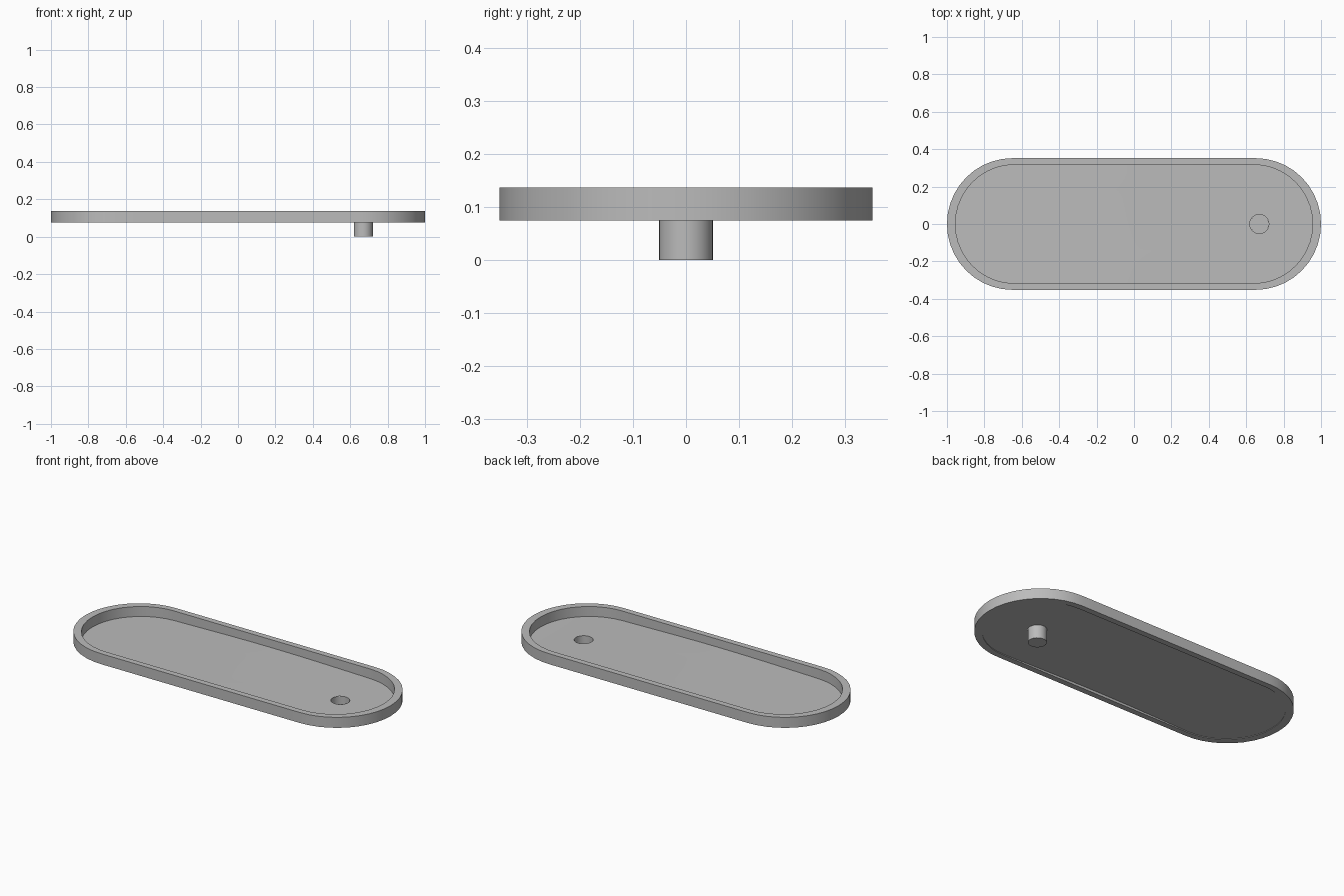
import bpy, bmesh, math
from mathutils import Vector

if "Cube" in bpy.data.objects:
    bpy.data.objects.remove(bpy.data.objects["Cube"])

grey = bpy.data.materials.new("plain grey")
grey.diffuse_color = (0.5, 0.5, 0.5, 1)
grey.use_nodes = True
grey.node_tree.nodes["Principled BSDF"].inputs["Base Color"].default_value = grey.diffuse_color

Z0, Z1 = 0.075, 0.137
HOLE = Vector((0.67, 0.0))
R = 0.051


def stadium(cx, rx, ry, arc=20, side=14):
    """Counter-clockwise outline with two rounded ends."""
    pts = []
    for s in (1, -1):
        for i in range(arc + 1):
            a = -math.pi / 2 + math.pi * i / arc
            pts.append(Vector((s * (cx + rx * math.cos(a)), s * ry * math.sin(a))))
        for i in range(1, side):
            pts.append(Vector((s * (cx - 2 * cx * i / side), s * ry)))
    return pts


def finish(name, bm):
    bmesh.ops.recalc_face_normals(bm, faces=bm.faces)
    me = bpy.data.meshes.new(name)
    bm.to_mesh(me)
    bm.free()
    me.materials.append(grey)
    ob = bpy.data.objects.new(name, me)
    bpy.context.collection.objects.link(ob)
    bpy.context.view_layer.objects.active = ob
    ob.select_set(True)
    bpy.ops.object.shade_smooth_by_angle(angle=math.radians(30))
    ob.select_set(False)
    return ob


def loft(bm, rings, closed=False):
    n = len(rings[0])
    pairs = list(zip(rings, rings[1:] + rings[:1])) if closed else list(zip(rings, rings[1:]))
    for a, b in pairs:
        for i in range(n):
            j = (i + 1) % n
            bm.faces.new((a[i], a[j], b[j], b[i]))


outer = stadium(0.65, 0.35, 0.352)
inner = stadium(0.64, 0.315, 0.317)

# raised rim
bm = bmesh.new()
rings = [[bm.verts.new((p.x, p.y, z)) for p in pts]
         for pts, z in ((outer, Z0), (outer, Z1), (inner, Z1), (inner, Z0))]
loft(bm, rings, closed=True)
finish("rim", bm)


# thin, gently crowned floor with a round hole
def floor_z(p):
    return 0.078 + 0.012 * max(0, 1 - (p.x / 0.85) ** 2) ** 2


bm = bmesh.new()
rings = []
for k in range(9):
    ring = []
    for p in inner:
        q = HOLE + (p - HOLE).normalized() * R
        q = q.lerp(p, k / 8)
        ring.append(bm.verts.new((q.x, q.y, floor_z(q))))
    rings.append(ring)
loft(bm, rings)
ob = finish("floor", bm)
if ob.data.polygons[0].normal.z < 0:
    ob.data.flip_normals()

# drain cup below the hole, closed at the foot
bm = bmesh.new()
rings = [[bm.verts.new((HOLE.x + R * math.cos(math.tau * i / 32),
                        R * math.sin(math.tau * i / 32), z)) for i in range(32)]
         for z in (0, 0.08)]
loft(bm, rings)
bm.faces.new(rings[0])
finish("drain", bm)
